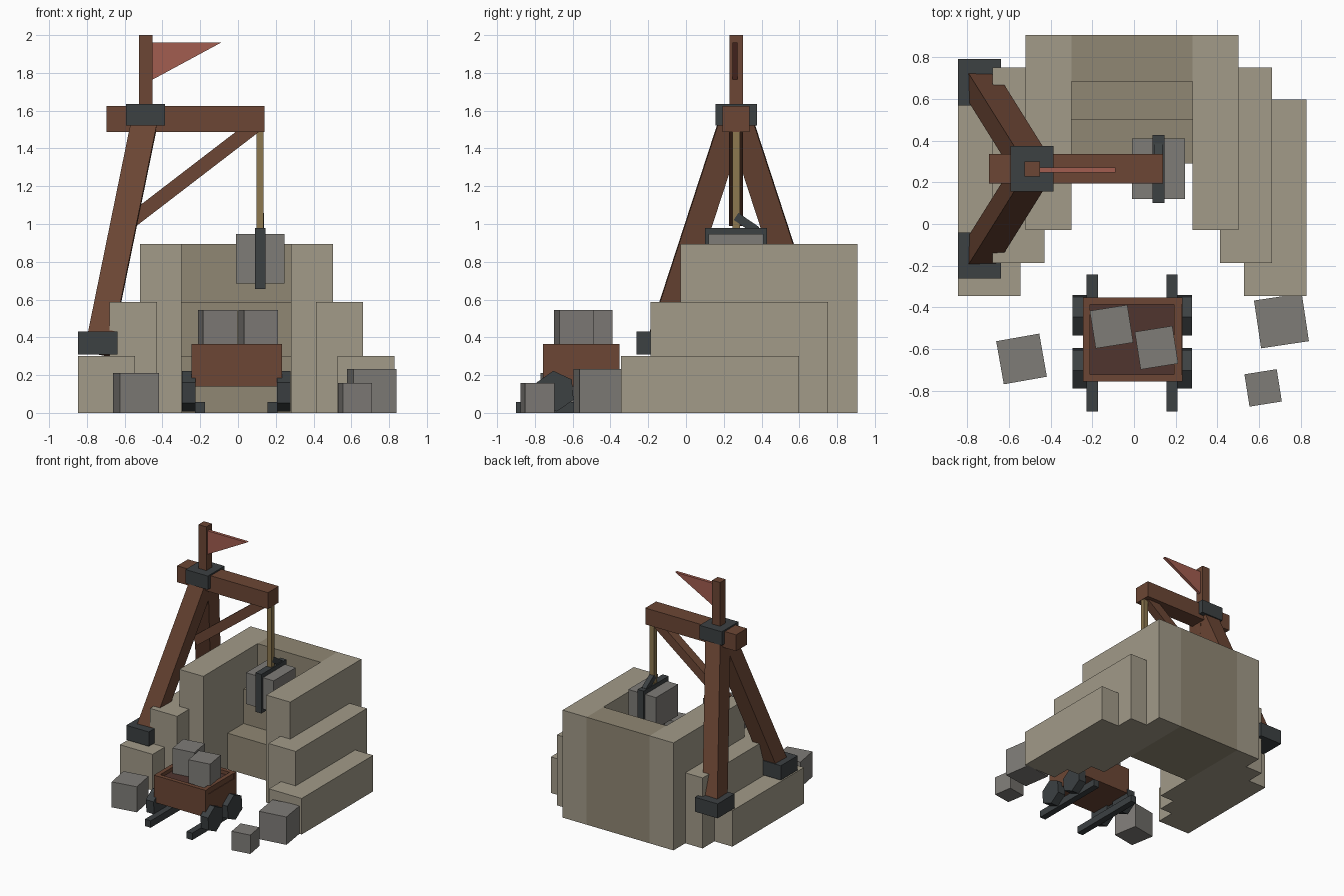
import bpy, math
from mathutils import Vector, Matrix

if "Cube" in bpy.data.objects:
    bpy.data.objects.remove(bpy.data.objects["Cube"])

CX = -0.009   # symmetry plane of quarry walls and cart
CY = 0.265    # centre plane of the crane


def mat(name, r, g, b):
    m = bpy.data.materials.new(name)
    m.diffuse_color = (r, g, b, 1)
    m.use_nodes = True
    m.node_tree.nodes["Principled BSDF"].inputs["Base Color"].default_value = m.diffuse_color
    return m


TAN = mat("pale_rock", .36, .325, .25)
MID = mat("brown_rock", .28, .245, .175)
WOOD = mat("wood", .15, .062, .035)
DARK = mat("dark_wood", .08, .035, .028)
IRON = mat("iron", .045, .052, .055)
STONE = mat("cut_stone", .21, .2, .185)
ROPE = mat("rope", .27, .19, .08)
FLAG = mat("red_cloth", .36, .11, .08)


def mesh(name, verts, faces, m):
    me = bpy.data.meshes.new(name)
    me.from_pydata(verts, [], faces)
    me.materials.append(m)
    ob = bpy.data.objects.new(name, me)
    bpy.context.collection.objects.link(ob)
    return ob


def prism(name, pts, offset, m):
    """Extrude a closed planar profile along an offset vector."""
    n = len(pts)
    a = [Vector(p) for p in pts]
    b = [p + Vector(offset) for p in a]
    normal = sum((a[i].cross(a[(i + 1) % n]) for i in range(n)), Vector())
    if normal.dot(Vector(offset)) < 0:
        a.reverse()
        b.reverse()
    faces = [list(range(n))[::-1], list(range(n, 2 * n))]
    faces += [[i, (i + 1) % n, n + (i + 1) % n, n + i] for i in range(n)]
    return mesh(name, a + b, faces, m)


def box(name, x, y, z, m):
    return prism(name, [(x[0], y[0], z[0]), (x[1], y[0], z[0]),
                        (x[1], y[1], z[0]), (x[0], y[1], z[0])],
                 (0, 0, z[1] - z[0]), m)


def pair(name, x, y, z, m):
    """A box and its mirror image across x = CX."""
    box("left_" + name, x, y, z, m)
    box("right_" + name, (2 * CX - x[1], 2 * CX - x[0]), y, z, m)


def beam(name, p, q, w, d, m):
    """Rectangular bar between two points, turned by the shortest rotation."""
    p, q = Vector(p), Vector(q)
    h = (q - p).length / 2
    ob = box(name, (-w / 2, w / 2), (-d / 2, d / 2), (-h, h), m)
    rot = Vector((0, 0, 1)).rotation_difference(q - p).to_matrix().to_4x4()
    ob.matrix_world = Matrix.Translation((p + q) / 2) @ rot
    return ob


def rock(name, x, y, z, s, h, deg):
    ob = box(name, (-s / 2, s / 2), (-s / 2, s / 2), (0, h), STONE)
    ob.location = (x, y, z)
    ob.rotation_euler.z = math.radians(deg)


# quarry terraces on both sides
pair("high_terrace", (-.52, -.299), (-.03, .907), (0, .895), TAN)
pair("middle_terrace", (-.68, -.43), (-.187, .752), (0, .587), TAN)
pair("low_terrace", (-.846, -.545), (-.345, .597), (0, .3), TAN)

# stepped back wall
steps = [(.29, 0), (.907, 0), (.907, .895), (.685, .895), (.685, .587),
         (.5, .587), (.5, .3), (.29, .3)]
prism("stepped_back_wall", [(-.299, y, z) for y, z in steps],
      (.58, 0, 0), MID)

# crane legs and feet
for name, s in (("front", -1), ("back", 1)):
    fy = CY + s * .416
    box(name + "_crane_foot", (-.846, -.638), (fy - .111, fy + .111),
        (.31, .43), IRON)
    beam(name + "_crane_leg", (-.742, fy, .33), (-.485, CY + s * .005, 1.59),
         .137, .137, WOOD)

# crane top
box("crane_boom", (-.697, .14), (CY - .071, CY + .071), (1.488, 1.624), WOOD)
box("crane_collar", (-.592, -.387), (CY - .11, CY + .11), (1.522, 1.636), IRON)
box("flag_mast", (-.525, -.452), (CY - .036, CY + .036), (1.6, 2.0), WOOD)
beam("boom_brace", (-.56, CY, 1.02), (.085, CY, 1.515), .075, .075, WOOD)
prism("pennant", [(-.455, .247, 1.96), (-.09, .247, 1.96),
                  (-.455, .247, 1.763)], (0, .025, 0), FLAG)

# hanging load
box("hoist_rope", (.097, .136), (CY - .02, CY + .02), (.97, 1.5), ROPE)
box("hanging_stone", (-.01, .245), (.12, .41), (.685, .946), STONE)
box("load_strap", (.09, .146), (.1, .428), (.655, .98), IRON)
beam("hoist_hook", (.117, .265, 1.04), (.117, .375, .965), .04, .045, IRON)

# cart body with open tray
x0, x1, y0, y1 = -.246, .232, -.757, -.352
t = .035
box("cart_floor", (x0, x1), (y0, y1), (.14, .32), WOOD)
box("cart_front_rim", (x0, x1), (y0, y0 + t), (.32, .365), WOOD)
box("cart_back_rim", (x0, x1), (y1 - t, y1), (.32, .365), WOOD)
pair("cart_rim", (x0, x0 + t), (y0 + t, y1 - t), (.32, .365), WOOD)
box("cart_lining", (x0 + t, x1 - t), (y0 + t, y1 - t), (.315, .335), DARK)

# six-sided wheels and rails
for wy, row in ((-.693, "front"), (-.438, "back")):
    for wx, side in ((-.296, "left"), (.207, "right")):
        angs = [math.radians(95 + 60 * i) for i in range(6)]
        prism(f"{row}_{side}_wheel",
              [(wx, wy + .108 * math.cos(a), .115 + .108 * math.sin(a))
               for a in angs], (.071, 0, 0), IRON)
pair("rail", (-.227, -.174), (-.9, -.243), (0, .058), IRON)

# stones in the cart and on the ground
rock("cart_stone_a", -.108, -.493, .335, .183, .21, 9)
rock("cart_stone_b", .108, -.594, .335, .183, .21, 9)
rock("loose_stone_left", -.54, -.648, 0, .21, .212, 10)
rock("loose_stone_right", .708, -.465, 0, .232, .232, 8.5)
rock("loose_stone_small", .62, -.787, 0, .157, .157, 9)
